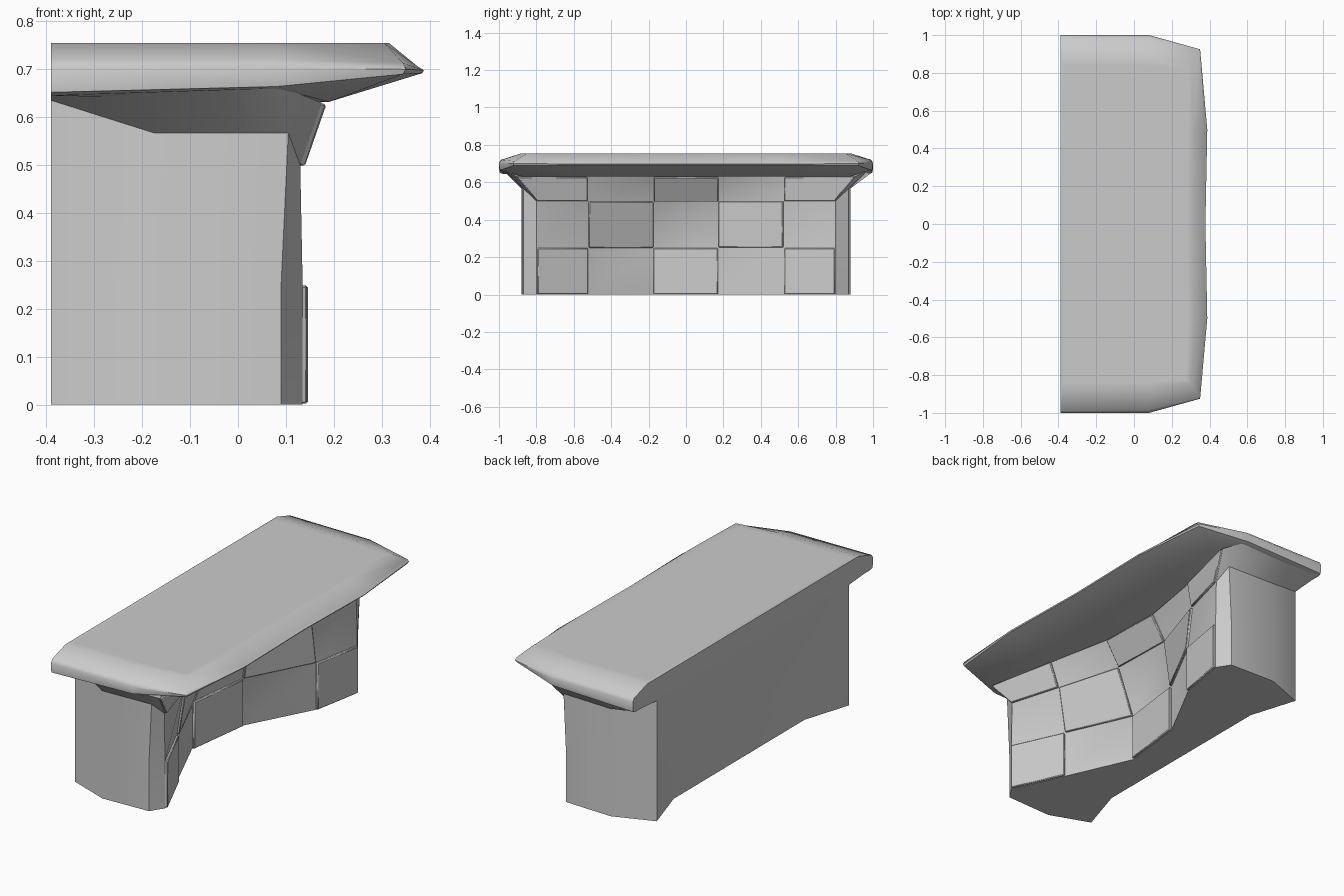
import bpy, bmesh, math
from mathutils import Vector

if "Cube" in bpy.data.objects:
    bpy.data.objects.remove(bpy.data.objects["Cube"])


def finish(bm, name, angle=20, bevel=0):
    bmesh.ops.recalc_face_normals(bm, faces=bm.faces[:])
    mesh = bpy.data.meshes.new(name)
    bm.to_mesh(mesh)
    bm.free()
    ob = bpy.data.objects.new(name, mesh)
    bpy.context.collection.objects.link(ob)
    if bevel:
        mod = ob.modifiers.new("edge_bevel", "BEVEL")
        mod.width = bevel
        mod.segments = 1
    bpy.ops.object.select_all(action='DESELECT')
    ob.select_set(True)
    bpy.context.view_layer.objects.active = ob
    bpy.ops.object.shade_smooth_by_angle(angle=math.radians(angle))
    return ob


def loft(name, rows, angle=20):
    """Skin closed loops of equal length and cap both ends."""
    bm = bmesh.new()
    loops = [[bm.verts.new(p) for p in row] for row in rows]
    n = len(rows[0])
    for a, b in zip(loops, loops[1:]):
        for i in range(n):
            j = (i + 1) % n
            bm.faces.new((a[i], a[j], b[j], b[i]))
    caps = [bm.faces.new(loops[0]), bm.faces.new(loops[-1])]
    bmesh.ops.triangulate(bm, faces=caps)
    return finish(bm, name, angle)


# Concave faceted front: column positions and x per height
COLS = [-.80, -.525, -.175, .175, .525, .80]
LOW = [.135, .01, -.145, -.10, .085, .135]
NECK = [.13, .05, -.05, -.06, .055, .13]
LIP = [.175, .10, .03, .02, .08, .175]
front_rows = [
    [(x, y, 0) for x, y in zip(LOW, COLS)],
    [(x, y, .25) for x, y in zip(LOW, COLS)],
    [(x, y, .50) for x, y in zip(NECK, COLS)],
    [(x, y * (1.13 if abs(y) == .8 else 1), .63) for x, y in zip(LIP, COLS)],
]


def body_row(front, end, back_z):
    """end: three points of the -y end wall; the back leans in toward the floor."""
    other = [(x, -y, z) for x, y, z in reversed(end)]
    x = -.31 - .08 * back_z / .65
    back = [(x, .545, back_z), (x, -.545, back_z)]
    return end + front + other + back


def wall(zs, corner=.09):
    plan = [(-.39, -.80), (-.175, -.88), (corner, -.87)]
    return [(x, y, z) for (x, y), z in zip(plan, zs)]


# Body with flared ends
flare_end = [(-.39, -.99, .65), (-.175, -.975, .66), (.09, -.97, .664)]
loft("counter_body", [
    body_row(front_rows[0], wall([0, 0, 0]), 0),
    body_row(front_rows[1], wall([.25, .25, .25]), .25),
    body_row(front_rows[2], wall([.635, .567, .567], .105), .567),
    body_row(front_rows[3], flare_end, .65),
], 30)


# Counter top, one half outline mirrored in y
def slab_row(half):
    return half + [(x, -y, z) for x, y, z in reversed(half[:-1])]


loft("counter_top", [
    slab_row([(-.39, .98, .645), (.08, .97, .66), (.19, .88, .632), (.19, .5, .632), (.18, 0, .632)]),
    slab_row([(-.39, .998, .652), (.08, .995, .664), (.345, .92, .69), (.385, .5, .692), (.375, 0, .692)]),
    slab_row([(-.39, 1, .703), (.08, 1, .703), (.35, .925, .70), (.388, .5, .698), (.378, 0, .698)]),
    slab_row([(-.39, .99, .72), (.08, .985, .72), (.345, .918, .713), (.375, .5, .706), (.365, 0, .706)]),
    slab_row([(-.39, .88, .755), (.08, .88, .755), (.305, .85, .755), (.315, .5, .755), (.31, 0, .755)]),
    slab_row([(-.37, .84, .755), (.08, .84, .755), (.27, .82, .755), (.28, .5, .755), (.275, 0, .755)]),
], 42)

# Raised front panels in a checker pattern
for r in range(3):
    for c in range(5):
        if (r + c) % 2:
            continue
        a, b = front_rows[r], front_rows[r + 1]
        quad = [Vector(p) for p in (a[c], a[c + 1], b[c + 1], b[c])]
        mid = sum(quad, Vector()) / 4
        normal = (quad[2] - quad[0]).cross(quad[3] - quad[1]).normalized()
        if normal.x < 0:
            normal.negate()
        bm = bmesh.new()
        inner = [bm.verts.new(mid + (p - mid) * .985 - normal * .005) for p in quad]
        outer = [bm.verts.new(mid + (p - mid) * .985 + normal * .012) for p in quad]
        bm.faces.new(inner)
        bm.faces.new(outer)
        for i in range(4):
            j = (i + 1) % 4
            bm.faces.new((inner[i], inner[j], outer[j], outer[i]))
        # keep the lowest panels on the ground
        for v in bm.verts:
            v.co.z = max(v.co.z, 0)
        finish(bm, f"front_panel_{r}_{c}", 20, .004)
